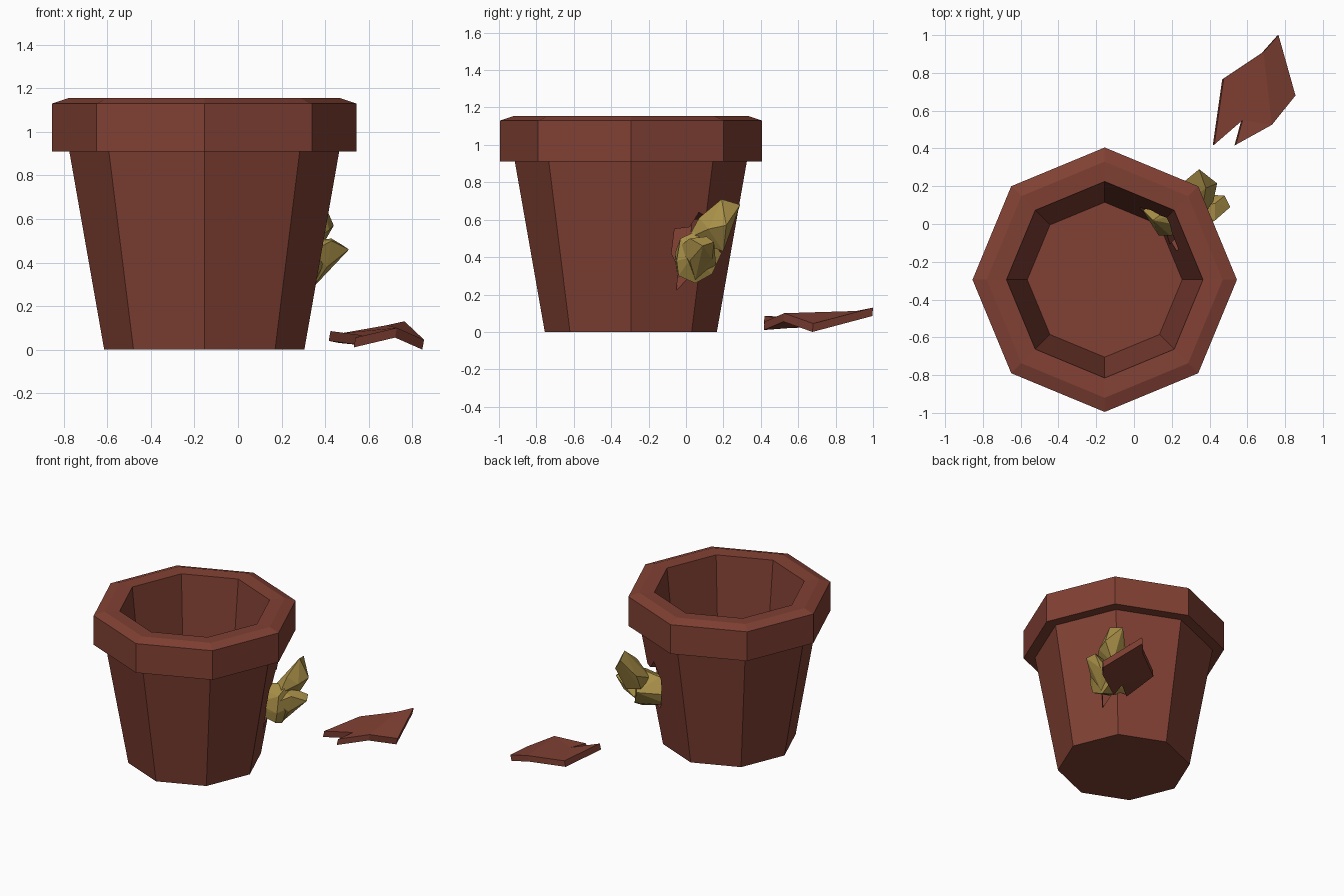
import bpy, bmesh, math
from mathutils import Vector

if "Cube" in bpy.data.objects:
    bpy.data.objects.remove(bpy.data.objects["Cube"])

CX, CY = -0.155, -0.295   # pot axis


def material(name, rgb):
    m = bpy.data.materials.new(name)
    m.diffuse_color = (*rgb, 1)
    m.use_nodes = True
    m.node_tree.nodes["Principled BSDF"].inputs["Base Color"].default_value = m.diffuse_color
    return m


clay = material("clay", (0.22, 0.052, 0.034))
gold = material("gold", (0.40, 0.28, 0.065))


def finish(name, bm, mat):
    bmesh.ops.recalc_face_normals(bm, faces=bm.faces)
    me = bpy.data.meshes.new(name)
    bm.to_mesh(me)
    bm.free()
    ob = bpy.data.objects.new(name, me)
    bpy.context.collection.objects.link(ob)
    if mat:
        me.materials.append(mat)
    return ob


def lathe(name, profile, sides, mat):
    bm = bmesh.new()
    rings = []
    for r, z in profile:
        angles = [2 * math.pi * i / sides for i in range(sides)]
        rings.append([bm.verts.new((CX + r * math.cos(a), CY + r * math.sin(a), z)) for a in angles])
    for a, b in zip(rings, rings[1:]):
        for i in range(sides):
            j = (i + 1) % sides
            bm.faces.new((a[i], a[j], b[j], b[i]))
    bm.faces.new(rings[0])
    bm.faces.new(rings[-1])
    return finish(name, bm, mat)


def prism(name, outline, offset, mat):
    bm = bmesh.new()
    a = [bm.verts.new(p) for p in outline]
    b = [bm.verts.new(Vector(p) + Vector(offset)) for p in outline]
    n = len(a)
    for i in range(n):
        j = (i + 1) % n
        bm.faces.new((a[i], a[j], b[j], b[i]))
    bm.faces.new(a)
    bm.faces.new(b)
    return finish(name, bm, mat)


def hull(name, points, mat):
    bm = bmesh.new()
    for p in points:
        bm.verts.new(p)
    res = bmesh.ops.convex_hull(bm, input=bm.verts)
    bmesh.ops.delete(bm, geom=[v for v in bm.verts if not v.link_faces], context='VERTS')
    return finish(name, bm, mat)


# Eight-sided pot: body, rim with bevelled lip, hollow inside
pot = lathe("pot", [(0.46, 0), (0.62, 0.91), (0.70, 0.91), (0.70, 1.13), (0.625, 1.155),
                    (0.52, 1.15), (0.41, 0.10)], 8, clay)

# Jagged hole through the wall corner, (sideways, height) seen along the diagonal
jagged = [(-.16, .55), (-.08, .56), (-.04, .64), (.03, .60), (.09, .67), (.14, .55), (.11, .42),
          (.06, .30), (-.03, .32), (-.11, .22), (-.11, .34), (-.16, .42)]
s = math.sqrt(0.5)
cutter = prism("hole_cutter", [(0.08 - s * t, -0.06 + s * t, z) for t, z in jagged], (0.4, 0.4, 0), None)
cutter.hide_render = True
cutter.hide_viewport = True
cut = pot.modifiers.new("hole", 'BOOLEAN')
cut.object = cutter
cut.operation = 'DIFFERENCE'
cut.solver = 'EXACT'

# Broken shard on the ground, folded along the old wall corner
shard_top = [(.425, .42, .085), (.475, .77, .075), (.685, .91, .112), (.765, 1.0, .13),
             (.855, .68, .045), (.73, .525, .10), (.54, .42, .055), (.575, .55, .065)]
bm = bmesh.new()
top = [bm.verts.new(p) for p in shard_top]
low = [bm.verts.new((x - .008, y - .004, z - .045)) for x, y, z in shard_top]
for idx in ((0, 1, 7), (1, 2, 5, 7), (5, 6, 7), (2, 3, 4, 5)):
    bm.faces.new([top[i] for i in idx])
    bm.faces.new([low[i] for i in reversed(idx)])
for i in range(8):
    j = (i + 1) % 8
    bm.faces.new((top[i], top[j], low[j], low[i]))
finish("shard", bm, clay)

# Faceted lump pushed through the hole: core, upper lobe and side lobe
hull("lump_core", [(.04, .08, .42), (.08, .07, .33), (.19, -.06, .42), (.13, -.06, .36), (.10, .02, .50),
                   (.17, .07, .52), (.36, -.03, .50), (.36, -.05, .38), (.34, -.04, .30), (.33, .05, .26),
                   (.33, .14, .31), (.28, .19, .42), (.40, .03, .40), (.36, .08, .55)], gold)
hull("lump_upper_lobe", [(.345, .29, .68), (.38, .19, .71), (.26, .22, .56), (.25, .18, .45), (.44, .215, .57),
                         (.42, .12, .55), (.36, .07, .61), (.34, .01, .50), (.36, .20, .43), (.24, .08, .50)], gold)
hull("lump_side_lobe", [(.51, .09, .46), (.48, .15, .48), (.43, .02, .50), (.41, .02, .38), (.42, .14, .39),
                        (.43, .11, .51), (.34, -.04, .45), (.32, .16, .36), (.34, .05, .28), (.30, .08, .50)], gold)
